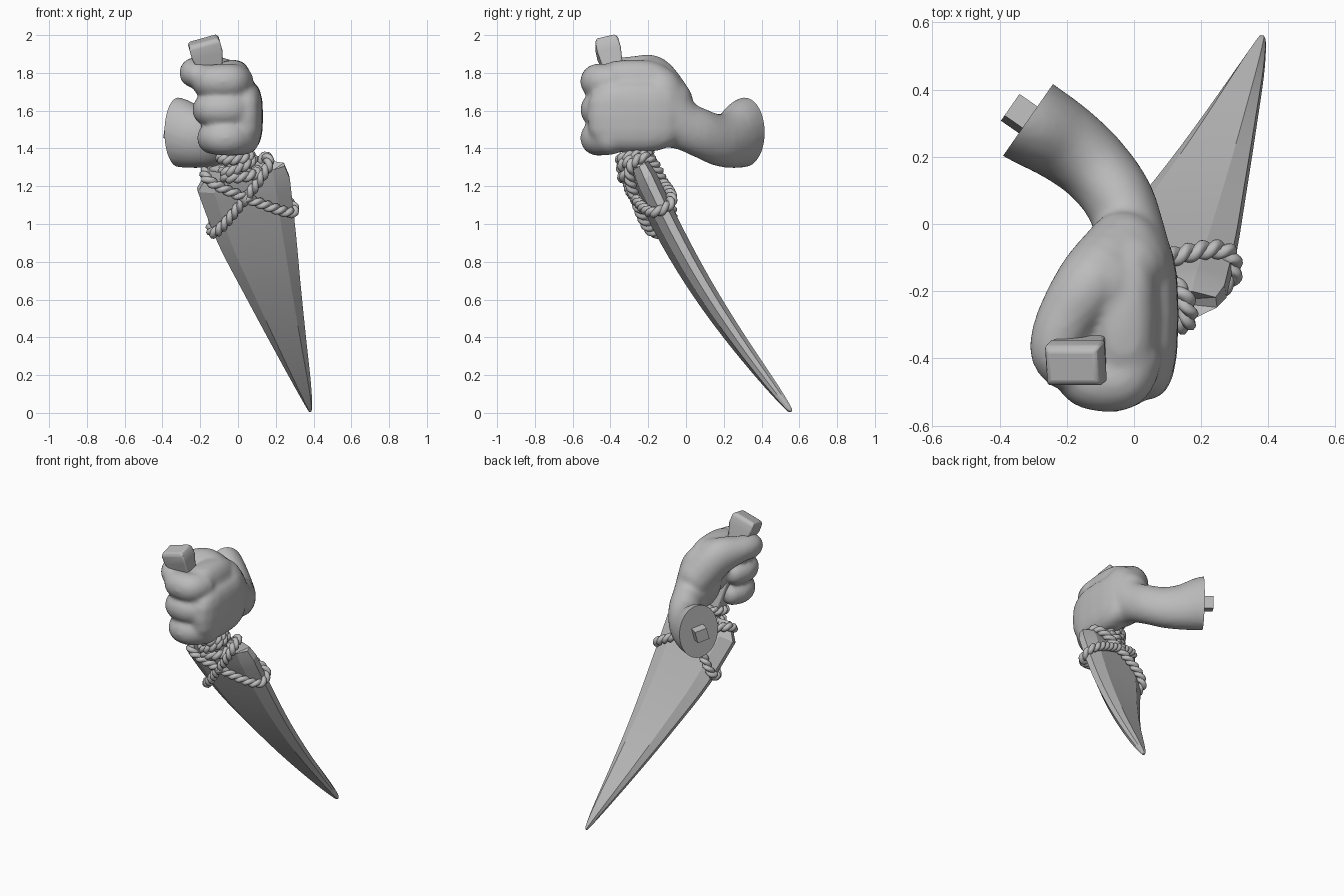
import bpy, bmesh, math
from mathutils import Vector, Matrix

cube = bpy.data.objects.get("Cube")
if cube:
    bpy.data.objects.remove(cube, do_unlink=True)

grey = bpy.data.materials.new("plain grey")
grey.use_nodes = True
TONE = (0.5, 0.5, 0.5, 1)
grey.diffuse_color = TONE
grey.node_tree.nodes["Principled BSDF"].inputs["Base Color"].default_value = TONE


def finish(name, bm, angle=35, bevel=0):
    """Turn a bmesh into a shaded, coloured object."""
    bmesh.ops.recalc_face_normals(bm, faces=bm.faces)
    mesh = bpy.data.meshes.new(name)
    bm.to_mesh(mesh)
    bm.free()
    obj = bpy.data.objects.new(name, mesh)
    bpy.context.collection.objects.link(obj)
    mesh.materials.append(grey)
    if bevel:
        mod = obj.modifiers.new("soft edges", "BEVEL")
        mod.width, mod.segments = bevel, 2
    bpy.ops.object.select_all(action="DESELECT")
    obj.select_set(True)
    bpy.context.view_layer.objects.active = obj
    bpy.ops.object.shade_smooth_by_angle(angle=math.radians(angle))
    return obj


def loft(bm, rings, closed=False):
    """Skin a list of point rings, capping the ends unless closed."""
    loops = [[bm.verts.new(p) for p in ring] for ring in rings]
    n = len(loops[0])
    pairs = list(zip(loops, loops[1:])) + ([(loops[-1], loops[0])] if closed else [])
    for a, b in pairs:
        for i in range(n):
            j = (i + 1) % n
            bm.faces.new((a[i], a[j], b[j], b[i]))
    if closed:
        return None
    bm.faces.new(loops[-1])
    return bm.faces.new(loops[0])


def spline(pts, steps):
    """Smooth path through points of any dimension."""
    p = [Vector(q) for q in pts]
    p = [p[0]] + p + [p[-1]]
    out = []
    for a, b, c, d in zip(p, p[1:], p[2:], p[3:]):
        for k in range(steps):
            t = k / steps
            out.append(b + (c - a) * (t / 2) + (2 * a - 5 * b + 4 * c - d) * (t * t / 2)
                       + (3 * b - a - 3 * c + d) * (t ** 3 / 2))
    return out + [p[-1]]


def spow(v, p):
    return math.copysign(abs(v) ** p, v)


def blob(bm, centre, size, power=1):
    """Ellipsoid, boxier with a lower power."""
    rings = []
    for i in range(11):
        lat = math.pi * (.02 + .96 * i / 10)
        unit = [(math.sin(lat) * math.cos(a), math.sin(lat) * math.sin(a), math.cos(lat))
                for a in (math.tau * j / 18 for j in range(18))]
        rings.append([Vector(centre) + Vector([s * spow(c, power) for s, c in zip(size, u)])
                      for u in unit])
    loft(bm, rings)


def limb(bm, pts, steps=5):
    """Fleshy chain: x, y, z, flat radius, height radius."""
    for x, y, z, r, rz in spline(pts, steps):
        blob(bm, (x, y, z), (r, r, rz))


# Hand and forearm, fused into one skin
bm = bmesh.new()
limb(bm, [(-.45, .40, 1.50, .14, .19), (-.315, .31, 1.485, .132, .185),
          (-.21, .245, 1.45, .122, .155), (-.12, .17, 1.445, .112, .138),
          (-.05, .08, 1.48, .107, .132), (-.015, -.02, 1.53, .107, .14),
          (-.02, -.13, 1.62, .14, .21)])
blob(bm, (.03, -.27, 1.57), (.103, .255, .19), .7)
blob(bm, (-.03, -.28, 1.68), (.11, .24, .19), .75)
blob(bm, (-.085, -.18, 1.74), (.12, .13, .14))
for z, knuckle, tip in ((1.755, -.005, -.165), (1.605, .035, -.16), (1.455, .03, -.135)):
    limb(bm, [(knuckle, -.4, z, .088, .09), (-.04, -.462, z, .093, .094),
              (tip + .03, -.46, z, .09, .09), (tip, -.4, z, .083, .085),
              (tip + .01, -.33, z, .07, .075)])
limb(bm, [(-.03, -.08, 1.64, .12, .13), (-.12, -.17, 1.765, .11, .125),
          (-.2, -.28, 1.80, .09, .088), (-.235, -.37, 1.80, .077, .078),
          (-.215, -.42, 1.79, .07, .07)])
rough = finish("hand_rough", bm)
remesh = rough.modifiers.new("fuse", "REMESH")
remesh.mode, remesh.voxel_size = "VOXEL", .013
smooth = rough.modifiers.new("relax", "SMOOTH")
smooth.factor, smooth.iterations = .5, 10
skin = bpy.data.meshes.new_from_object(
    rough.evaluated_get(bpy.context.evaluated_depsgraph_get()))
bpy.data.objects.remove(rough, do_unlink=True)
bm = bmesh.new()
bm.from_mesh(skin)
ARM_END, ARM_DIR = Vector((-.315, .31, 1.485)), Vector((-.82, .57, 0)).normalized()
cut = bmesh.ops.bisect_plane(bm, geom=bm.verts[:] + bm.edges[:] + bm.faces[:],
                             plane_co=ARM_END, plane_no=ARM_DIR, clear_outer=True)
rim = [e for e in cut["geom_cut"] if isinstance(e, bmesh.types.BMEdge)]
bmesh.ops.contextual_create(bm, geom=rim)
finish("hand_and_forearm", bm, 50)

# Square joint peg on the cut end of the forearm
bm = bmesh.new()
spin = Matrix.Rotation(math.atan2(ARM_DIR.y, ARM_DIR.x), 4, "Z")
roll = Matrix.Rotation(math.radians(14), 4, "X")
bmesh.ops.create_cube(bm, size=1, matrix=Matrix.Translation(ARM_END + ARM_DIR * .02)
                      @ spin @ roll @ Matrix.Diagonal((.09, .08, .08, 1)))
finish("forearm_peg", bm)

# Square grip with a flared pommel
TOP, NECK = Vector((-.185, -.425, 1.975)), Vector((.01, -.25, 1.27))
axis = (NECK - TOP).normalized()
side = Vector((0, 1, 0)).cross(axis).normalized()
depth = axis.cross(side)
bm = bmesh.new()
rings = []
for t, w, d in ((0, .074, .048), (.025, .084, .062), (.1, .084, .064),
                (.2, .062, .055), (1, .068, .058)):
    c = TOP.lerp(NECK, t)
    rings.append([c + side * w * i + depth * d * j
                  for i, j in ((-1, -1), (1, -1), (1, 1), (-1, 1))])
loft(bm, rings)
finish("grip", bm, 40, .008)

# Curved blade with bevelled edges
ROOT = Vector((.04, -.25, 1.3))
NORMAL = Vector((.12, -.855, -.5)).normalized()


def on_blade(x, z):
    """Point on the blade's middle sheet."""
    x, z = x - ROOT.x, z - ROOT.z
    b = (.25 * x - .97 * z) / .855
    sag = .06 * math.sin(math.pi * max(b, 0) / 1.57)
    return Vector((x, .515 * b - sag, z)) + ROOT


stations = spline([(-.215, 1.18, .272, 1.25, 1), (-.11, .91, .305, .95, .95),
                   (.03, .64, .33, .68, .85), (.18, .36, .36, .39, .68),
                   (.3, .14, .385, .16, .48), (.365, .025, .392, .04, .27),
                   (.378, .006, .388, .01, .1)], 4)
bm = bmesh.new()
rings = []
for xl, zl, xr, zr, t in [(-.15, 1.29, .245, 1.315, .8)] + stations:
    a, b = on_blade(xl, zl), on_blade(xr, zr)
    profile = ((0, -.022), (.17, -.058), (.83, -.058), (1, -.022),
               (1, .022), (.83, .058), (.17, .058), (0, .022))
    rings.append([a.lerp(b, u) + NORMAL * h * t for u, h in profile])
cap = loft(bm, rings)
notch = bmesh.ops.poke(bm, faces=[cap])["verts"]
notch[0].co += axis * .1
finish("blade", bm, 13)


# Twisted cord bindings
def rope(bm, centre, a, b, power, beads):
    """Two plump strands twisted around a closed loop (even bead count)."""
    normal = a.cross(b).normalized()
    n = beads * 8
    raw = [centre + a * spow(math.cos(k * math.tau / 240), power)
           + b * spow(math.sin(k * math.tau / 240), power) for k in range(241)]
    length = [0]
    for p, q in zip(raw, raw[1:]):
        length.append(length[-1] + (q - p).length)
    path, i = [], 0
    for k in range(n):
        want = length[-1] * k / n
        while length[i + 1] < want:
            i += 1
        f = (want - length[i]) / (length[i + 1] - length[i])
        path.append(raw[i].lerp(raw[i + 1], f))
    for phase in (0, math.pi):
        rings = []
        for k, p in enumerate(path):
            out = (path[(k + 1) % n] - path[k - 1]).normalized().cross(normal)
            ang = math.pi * k / 8 + phase
            mid = p + (out * math.cos(ang) + normal * math.sin(ang)) * .0095
            rings.append([mid + (out * math.cos(s) + normal * math.sin(s)) * .0215
                          for s in (math.tau * m / 8 for m in range(8))])
        loft(bm, rings, closed=True)


bm = bmesh.new()
for k in range(3):
    c = TOP.lerp(NECK, .875 + k * .065)
    lean = axis * (.012 if k % 2 else -.012)
    rope(bm, c, side * (.076 + .006 * k) + lean, depth * (.076 + .006 * k), .85, 12)
finish("neck_cord", bm, 60)

bm = bmesh.new()
for (xl, zl), (xr, zr) in (((-.175, 1.26), (.295, 1.08)), ((-.14, .965), (.16, 1.34))):
    left, right = on_blade(xl, zl), on_blade(xr, zr)
    rope(bm, (left + right) / 2, (right - left) / 2, NORMAL * .085, .65, 26)
finish("crossed_cord", bm, 60)
